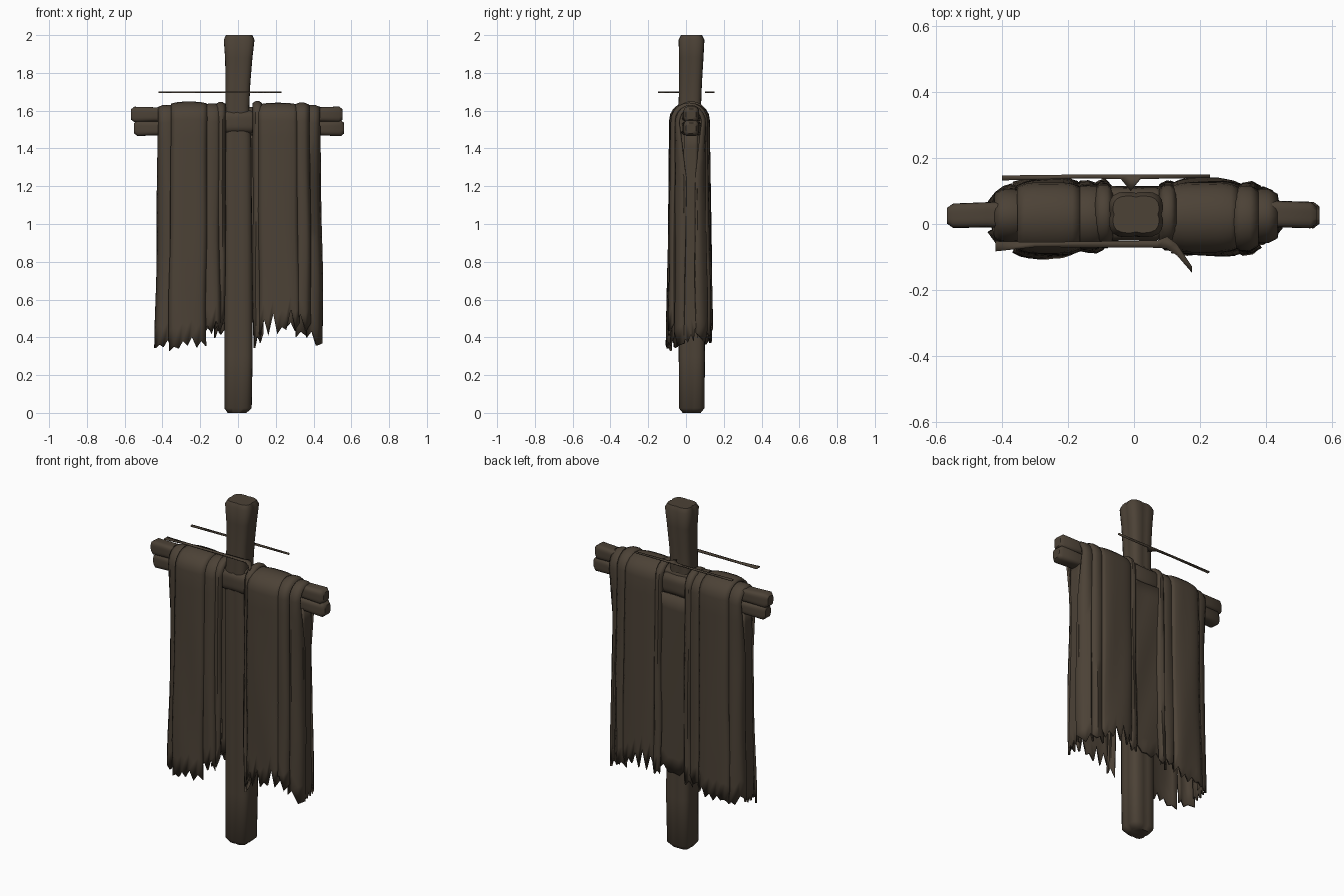
import bpy, bmesh, math, random
from mathutils import Vector

random.seed(7)
cube = bpy.data.objects.get("Cube")
if cube:
    bpy.data.objects.remove(cube, do_unlink=True)

brown = bpy.data.materials.new("weathered brown")
brown.use_nodes = True
colour = (0.072, 0.054, 0.037, 1)
brown.diffuse_color = colour
brown.node_tree.nodes["Principled BSDF"].inputs["Base Color"].default_value = colour


def finish(name, bm, thickness=0, angle=40):
    bmesh.ops.recalc_face_normals(bm, faces=bm.faces)
    mesh = bpy.data.meshes.new(name)
    bm.to_mesh(mesh)
    bm.free()
    mesh.materials.append(brown)
    ob = bpy.data.objects.new(name, mesh)
    bpy.context.collection.objects.link(ob)
    if thickness:
        mod = ob.modifiers.new("thickness", 'SOLIDIFY')
        mod.thickness = thickness
        mod.offset = 0
    bpy.ops.object.select_all(action='DESELECT')
    ob.select_set(True)
    bpy.context.view_layer.objects.active = ob
    bpy.ops.object.shade_smooth_by_angle(angle=math.radians(angle))


def surface(bm, rows, closed=False):
    """Bridge rows of points with quads; closed rows become capped tubes."""
    grid = [[bm.verts.new(p) for p in row] for row in rows]
    n = len(grid[0])
    for a, b in zip(grid, grid[1:]):
        for i in range(n if closed else n - 1):
            j = (i + 1) % n
            bm.faces.new((a[i], a[j], b[j], b[i]))
    if closed:
        bm.faces.new(grid[0])
        bm.faces.new(grid[-1])


def timber(name, stations, place, groove=0, sides=32):
    """Loft a rounded section; station = along, u, v, half u, half v."""
    bm = bmesh.new()
    rows = []
    for along, u, v, hu, hv in stations:
        row = []
        for k in range(sides):
            a = math.tau * k / sides
            c, s = math.cos(a), math.sin(a)
            r = (c ** 4 + s ** 4) ** -0.25
            r *= 1 - groove * max(0, math.cos(4 * a)) ** 6
            row.append(place(along, u + hu * c * r, v + hv * s * r))
        rows.append(row)
    surface(bm, rows, True)
    finish(name, bm, angle=50)


def upright(z, x, y):
    return (x, y, z)


def level(x, y, z):
    return (x, y, z)


# Upright post, flared and grooved at the top
timber("post", [
    (0.0, -0.005, 0.03, 0.05, 0.048), (0.025, 0, 0.03, 0.073, 0.068),
    (0.3, 0.003, 0.031, 0.075, 0.07), (0.8, 0.002, 0.027, 0.074, 0.068),
    (1.45, -0.002, 0.022, 0.073, 0.064), (1.62, -0.004, 0.02, 0.064, 0.06),
    (1.75, 0, 0.024, 0.066, 0.061), (1.88, 0.004, 0.028, 0.073, 0.065),
    (1.975, 0.006, 0.029, 0.082, 0.069), (2.0, 0.006, 0.029, 0.07, 0.056)],
    upright, 0.06)

# Crossbeam made of two logs lying on each other
for name, z, left, right in (("upper_beam_log", 1.58, -0.566, 0.553),
                             ("lower_beam_log", 1.507, -0.55, 0.562)):
    timber(name, [
        (left, 0.025, z, 0.024, 0.028), (left + 0.018, 0.025, z, 0.037, 0.041),
        (left + 0.12, 0.028, z, 0.038, 0.038), (0, 0.03, z, 0.055, 0.04),
        (right - 0.12, 0.03, z, 0.04, 0.038), (right - 0.018, 0.027, z, 0.04, 0.042),
        (right, 0.027, z, 0.026, 0.028)], level)

# Binding around the joint
timber("joint_binding", [
    (-0.078, 0.03, 1.54, 0.075, 0.057), (-0.065, 0.03, 1.54, 0.081, 0.063),
    (0, 0.03, 1.54, 0.08, 0.061), (0.065, 0.03, 1.54, 0.081, 0.063),
    (0.082, 0.03, 1.54, 0.075, 0.057)], level)


def ragged(base, amp, i):
    return base + (amp * random.uniform(0.3, 1) if i % 2 else amp * random.uniform(0, 0.3))


def spread(x, z):
    return x * (1 + 0.028 * max(0, 1.55 - z))


def drape(name, x0, x1, yf, yb, top, front, back, amp):
    """Cloth strip hung over the beam, with torn ends front and back."""
    bm = bmesh.new()
    n = max(3, round((x1 - x0) / 0.024))
    mid, half = (yf + yb) / 2, (yb - yf) / 2
    shoulder, levels, rows = top - 0.09, 12, []
    phase = random.uniform(0, 6)
    for i in range(n + 1):
        t = i / n
        x = x0 + (x1 - x0) * t
        curl = 0.014 * abs(2 * t - 1) ** 4
        sag = 0.01 * abs(2 * t - 1) ** 3
        # The cloth rounds inward towards its outer sides
        tuck = 0.036 * max(0, (abs(x) - 0.35) / 0.075) ** 2
        ends = [ragged(f[0] + (f[1] - f[0]) * t, amp, i) for f in (front, back)]

        def hang(side, z):
            fall = (shoulder - z) / 1.2
            wave = 0.005 * math.sin(5 * z + phase + 5 * t)
            inward = curl + tuck * min(1, fall * 4)
            y = mid + side * (half - inward + 0.014 * fall) + wave * fall
            wander = 0.005 * math.sin(7 * z + phase) * fall
            return (spread(x, z) + wander, y, z)
        pts = [hang(-1, ends[0] + (shoulder - ends[0]) * k / levels) for k in range(levels)]
        for k in range(11):
            a = math.pi * k / 10
            pts.append((x, mid - (half - curl) * math.cos(a),
                        shoulder + (0.09 - sag) * math.sin(a)))
        pts += [hang(1, shoulder + (ends[1] - shoulder) * k / levels)
                for k in range(1, levels + 1)]
        rows.append(pts)
    surface(bm, rows)
    finish(name, bm, 0.012)


# Draped strips: x range, y front and back, top, torn ends front and back, tear depth
strips = [
    ("right_outer_strip", -0.42, -0.335, -0.05, 0.1, 1.625, (0.34, 0.34), (0.38, 0.36), 0.07),
    ("right_broad_strip", -0.352, -0.165, -0.083, 0.12, 1.642, (0.32, 0.35), (0.36, 0.38), 0.07),
    ("right_middle_strip", -0.18, -0.095, -0.07, 0.11, 1.632, (0.42, 0.4), (0.4, 0.4), 0.14),
    ("right_inner_strip", -0.115, -0.068, -0.06, 0.115, 1.64, (0.42, 0.44), (0.38, 0.4), 0.08),
    ("left_inner_strip", 0.08, 0.125, -0.06, 0.115, 1.645, (0.34, 0.37), (0.42, 0.42), 0.07),
    ("left_broad_strip", 0.11, 0.315, -0.08, 0.12, 1.636, (0.37, 0.43), (0.42, 0.4), 0.15),
    ("left_middle_strip", 0.30, 0.375, -0.075, 0.11, 1.637, (0.48, 0.4), (0.4, 0.4), 0.08),
    ("left_outer_strip", 0.355, 0.432, -0.052, 0.10, 1.625, (0.39, 0.33), (0.38, 0.36), 0.07),
]
for strip in strips:
    drape(*strip)


def hanging_sheet(name, start, end, top, bottom, amp):
    """Flat torn sheet between two ground points."""
    bm = bmesh.new()
    rows = []
    for i in range(7):
        p = Vector(start).lerp(Vector(end), i / 6)
        low = ragged(bottom, amp, i)
        rows.append([(spread(p.x, z), p.y + 0.003 * math.sin(9 * z + i), z)
                     for z in (top + (low - top) * k / 12 for k in range(13))])
    surface(bm, rows)
    finish(name, bm, 0.012)


# Closed outer sides and the cloth behind the post
for side, x in (("right", -0.412), ("left", 0.424)):
    hanging_sheet(side + "_side_fold", (x, -0.012), (x, 0.062), 1.5, 0.36, 0.1)
hanging_sheet("back_centre_cloth", (-0.1, 0.106), (0.1, 0.106), 1.49, 0.43, 0.07)


def sliver(name, edge):
    """Thin level shred; edge = x, near y, far y."""
    bm = bmesh.new()
    surface(bm, [[(x, a, 1.697), (x, b, 1.697)] for x, a, b in edge])
    finish(name, bm, 0.007)


# Loose shreds at the neck of the post
sliver("front_shred", [(-0.42, -0.083, -0.052), (-0.3, -0.07, -0.055),
                       (0.07, -0.072, -0.05), (0.1, -0.075, -0.038),
                       (0.13, -0.095, -0.06), (0.175, -0.147, -0.128)])
sliver("back_shred", [(-0.4, 0.132, 0.147), (-0.15, 0.138, 0.15),
                      (-0.04, 0.136, 0.15), (-0.01, 0.1, 0.15),
                      (0.02, 0.136, 0.15), (0.23, 0.14, 0.15)])
